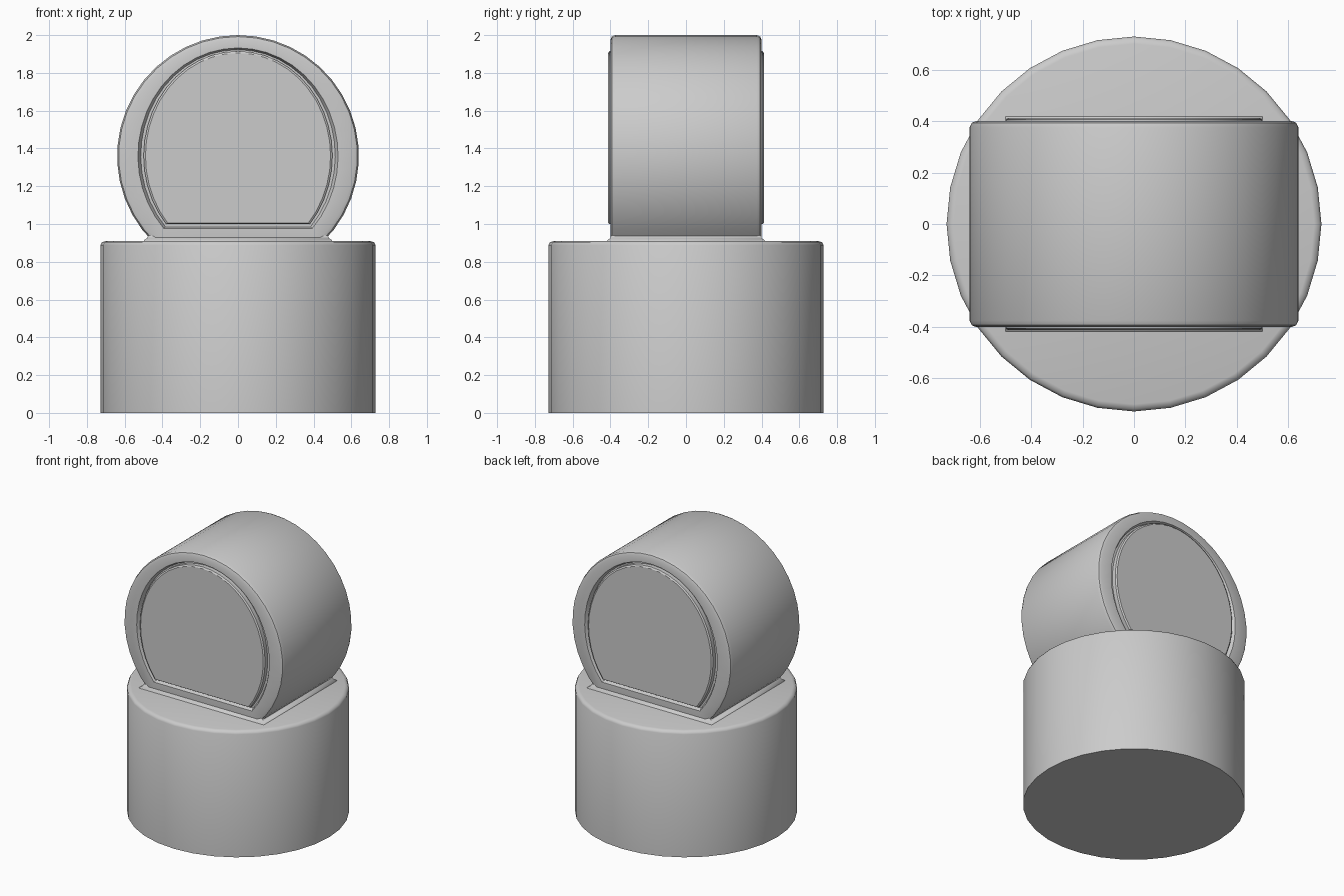
import bpy
import bmesh
from math import asin, cos, pi, sin

if "Cube" in bpy.data.objects:
    bpy.data.objects.remove(bpy.data.objects["Cube"], do_unlink=True)

grey = bpy.data.materials.new("plain grey")
grey.use_nodes = True
colour = (0.6, 0.6, 0.6, 1)
grey.diffuse_color = colour
grey.node_tree.nodes["Principled BSDF"].inputs["Base Color"].default_value = colour

DRUM_Z = 1.36


def loft(name, rings, angle=35):
    """Skin a stack of equal-length closed outlines and cap both ends."""
    bm = bmesh.new()
    loops = [[bm.verts.new(p) for p in ring] for ring in rings]
    count = len(loops[0])
    for a, b in zip(loops, loops[1:]):
        for i in range(count):
            j = (i + 1) % count
            bm.faces.new((a[i], a[j], b[j], b[i]))
    bm.faces.new(loops[0])
    bm.faces.new(loops[-1])
    bmesh.ops.recalc_face_normals(bm, faces=bm.faces)
    mesh = bpy.data.meshes.new(name)
    bm.to_mesh(mesh)
    bm.free()
    mesh.materials.append(grey)
    obj = bpy.data.objects.new(name, mesh)
    bpy.context.collection.objects.link(obj)
    bpy.ops.object.select_all(action="DESELECT")
    obj.select_set(True)
    bpy.context.view_layer.objects.active = obj
    bpy.ops.object.shade_smooth_by_angle(angle=angle * pi / 180)
    return obj


def circle(radius, z, sides=32):
    return [(radius * cos(2 * pi * i / sides), radius * sin(2 * pi * i / sides), z)
            for i in range(sides)]


def cut_round(rx, rz, floor, y, steps=32):
    """Upright oval outline with a flat bottom at the floor height."""
    start = asin((floor - DRUM_Z) / rz)
    sweep = pi - 2 * start
    return [(rx * cos(start + sweep * i / steps), y,
             DRUM_Z + rz * sin(start + sweep * i / steps)) for i in range(steps + 1)]


def rectangle(x, y, z):
    return [(-x, -y, z), (x, -y, z), (x, y, z), (-x, y, z)]


# Round base with a softened top edge
loft("base", [circle(r, z) for r, z in
              ((0.728, 0), (0.728, 0.888), (0.72, 0.904), (0.7, 0.91))], 50)

# Drum: rounded rim, shallow channel and raised panel on both ends
half = [
    (0.49, 0.545, 1.005, 0.412),
    (0.5, 0.555, 1.0, 0.405),
    (0.5, 0.555, 1.0, 0.375),
    (0.515, 0.563, 0.985, 0.375),
    (0.53, 0.572, 0.975, 0.4),
    (0.615, 0.615, 0.9, 0.4),
    (0.632, 0.632, 0.9, 0.393),
    (0.64, 0.64, 0.9, 0.375),
]
front = [cut_round(rx, rz, floor, -y) for rx, rz, floor, y in half]
back = [cut_round(rx, rz, floor, y) for rx, rz, floor, y in reversed(half)]
loft("drum", front + back)

# Flared foot where the drum meets the base
loft("drum_foot", [rectangle(0.5, 0.42, 0.905), rectangle(0.497, 0.416, 0.915),
                   rectangle(0.482, 0.401, 0.925), rectangle(0.475, 0.397, 0.94)], 50)
